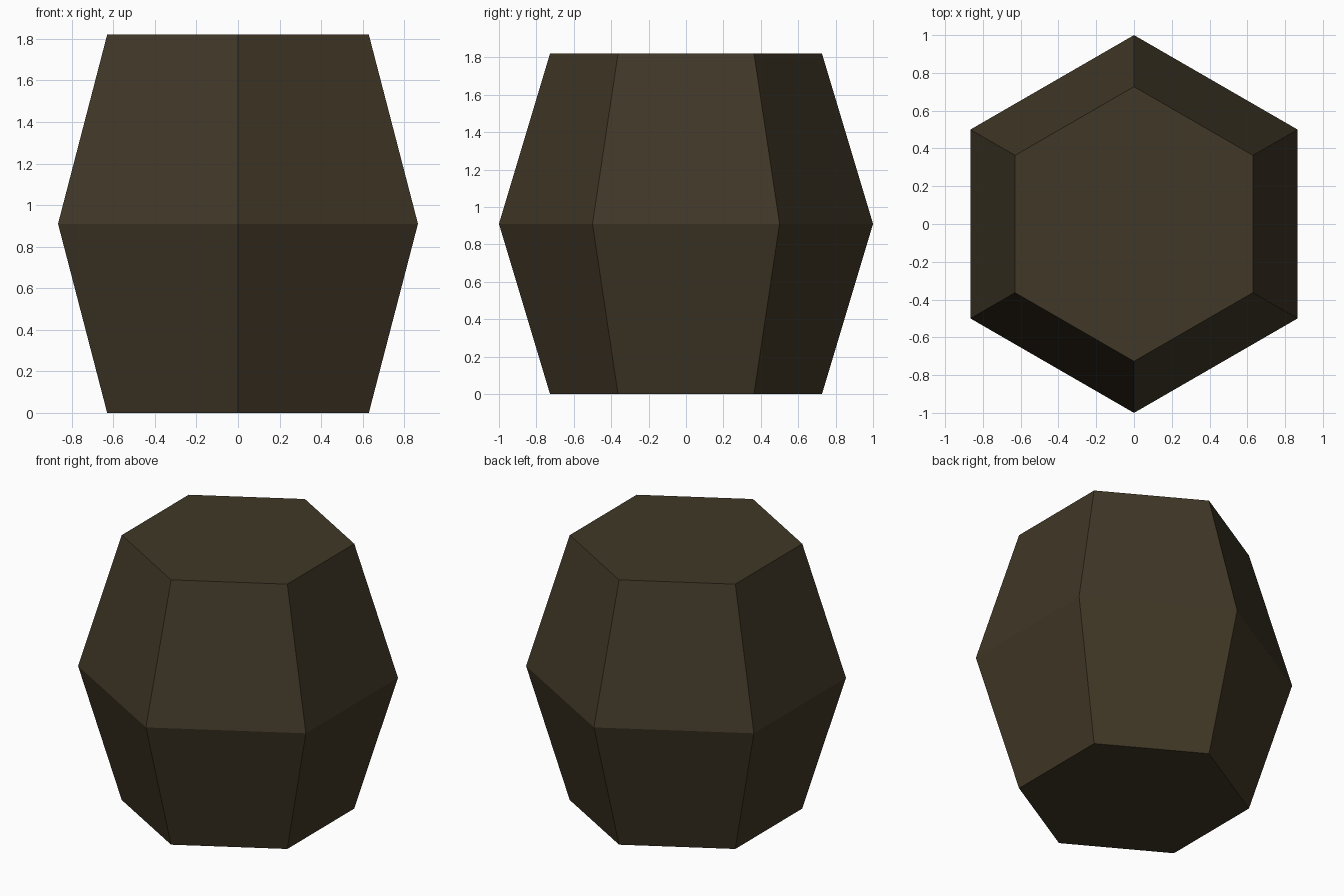
import bpy, bmesh, math

if "Cube" in bpy.data.objects:
    bpy.data.objects.remove(bpy.data.objects["Cube"])

SIDES = 6
# (height, radius) of each ring, bottom to top
PROFILE = [(0.0, 0.727), (0.91, 1.0), (1.82, 0.727)]

mat = bpy.data.materials.new("dark_brown")
mat.diffuse_color = (0.052, 0.039, 0.020, 1.0)
mat.use_nodes = True
mat.node_tree.nodes["Principled BSDF"].inputs["Base Color"].default_value = mat.diffuse_color

# Six-sided barrel body with corners on the y axis
bm = bmesh.new()
rings = []
for z, r in PROFILE:
    angles = [math.pi / 2 + i * math.tau / SIDES for i in range(SIDES)]
    rings.append([bm.verts.new((r * math.cos(a), r * math.sin(a), z)) for a in angles])

for low, high in zip(rings, rings[1:]):
    for i in range(SIDES):
        j = (i + 1) % SIDES
        bm.faces.new((low[i], low[j], high[j], high[i]))

# Flat end caps
bm.faces.new(rings[0][::-1])
bm.faces.new(rings[-1])
bmesh.ops.recalc_face_normals(bm, faces=bm.faces)

mesh = bpy.data.meshes.new("barrel_body")
bm.to_mesh(mesh)
bm.free()
mesh.materials.append(mat)
bpy.context.collection.objects.link(bpy.data.objects.new("barrel_body", mesh))
